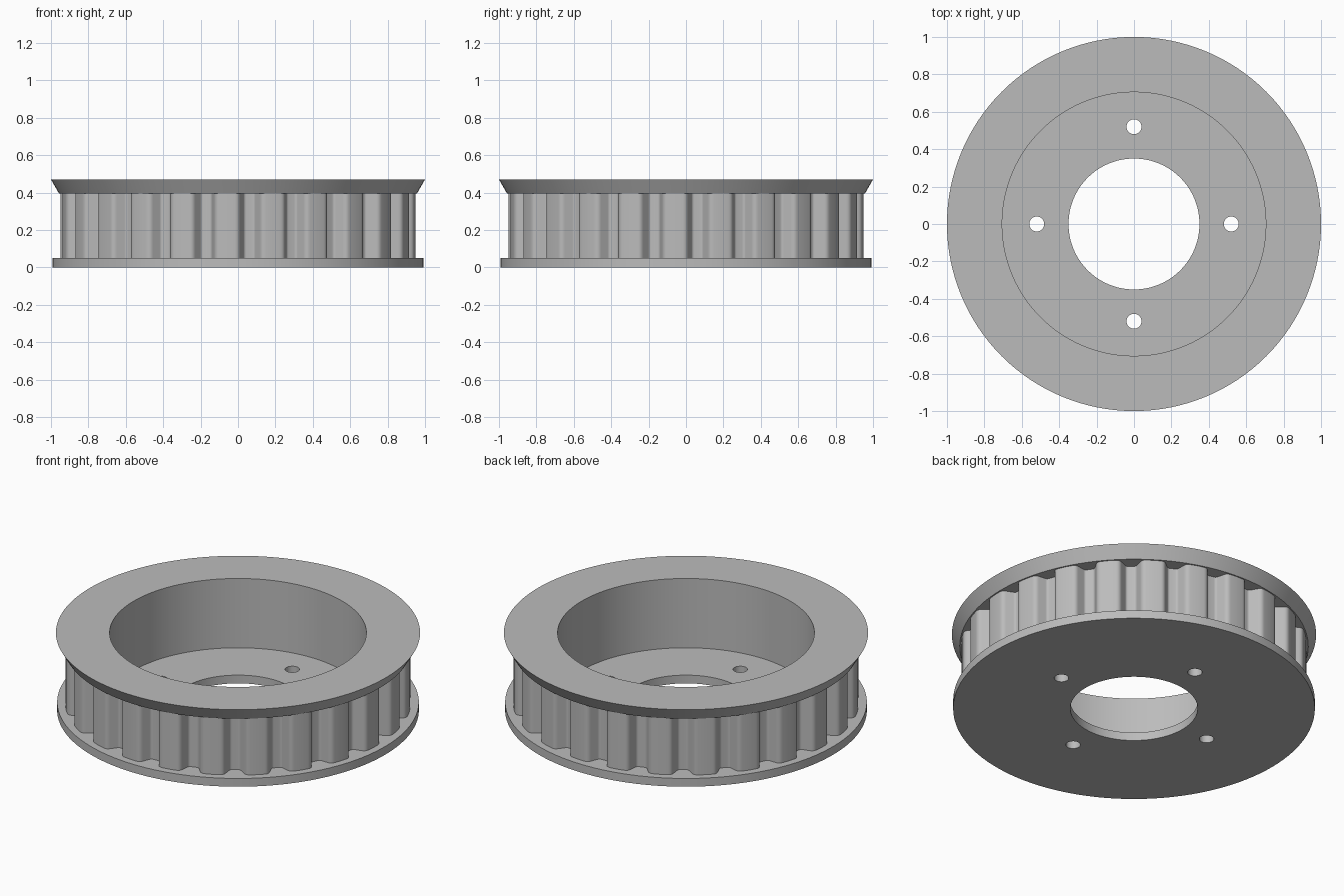
import bpy, bmesh
from math import sin, cos, pi, radians
from mathutils import Vector, Matrix

cube = bpy.data.objects.get("Cube")
if cube:
    bpy.data.objects.remove(cube, do_unlink=True)

metal = bpy.data.materials.new("machined grey")
metal.use_nodes = True
GREY = (0.5, 0.5, 0.5, 1)
metal.diffuse_color = GREY
metal.node_tree.nodes["Principled BSDF"].inputs["Base Color"].default_value = GREY

SEGMENTS = 128
TEETH = 24
BASE_TOP, RIM_BOTTOM, TOP = 0.05, 0.395, 0.47
CREST, ROOT = 0.95, 0.878


def make_object(name, bm):
    bmesh.ops.recalc_face_normals(bm, faces=bm.faces)
    mesh = bpy.data.meshes.new(name)
    bm.to_mesh(mesh)
    bm.free()
    mesh.materials.append(metal)
    obj = bpy.data.objects.new(name, mesh)
    bpy.context.collection.objects.link(obj)
    return obj


def shade(obj):
    bpy.ops.object.select_all(action="DESELECT")
    obj.select_set(True)
    bpy.context.view_layer.objects.active = obj
    bpy.ops.object.shade_smooth_by_angle(angle=radians(32))


def revolve(name, profile, closed):
    bm = bmesh.new()
    verts = [bm.verts.new((r, 0, z)) for r, z in profile]
    pairs = list(zip(verts, verts[1:]))
    if closed:
        pairs.append((verts[-1], verts[0]))
    edges = [bm.edges.new(p) for p in pairs]
    bmesh.ops.spin(bm, geom=verts + edges, axis=(0, 0, 1), cent=(0, 0, 0),
                   angle=2 * pi, steps=SEGMENTS, use_merge=True)
    bmesh.ops.remove_doubles(bm, verts=bm.verts, dist=1e-5)
    return make_object(name, bm)


def rounded(a, corner, b, radius, steps=5):
    # Quadratic fillet around one corner of the tooth outline
    p = corner + (a - corner).normalized() * radius
    q = corner + (b - corner).normalized() * radius
    return [(1 - t) ** 2 * p + 2 * t * (1 - t) * corner + t * t * q
            for t in (i / steps for i in range(steps + 1))]


def polar(radius, angle):
    return Vector((radius * cos(angle), radius * sin(angle)))


# Base flange with centre bore
base = revolve("base_flange", [(0.35, 0), (0.993, 0), (0.993, BASE_TOP), (0.35, BASE_TOP)], True)

# Four bolt holes
bm = bmesh.new()
for i in range(4):
    x, y = polar(0.52, i * pi / 2)
    bmesh.ops.create_cone(bm, cap_ends=True, segments=32, radius1=0.04, radius2=0.04,
                          depth=0.3, matrix=Matrix.Translation((x, y, 0)))
cutter = make_object("bolt_hole_cutter", bm)
cutter.hide_render = True
cut = base.modifiers.new("bolt_holes", "BOOLEAN")
cut.operation = "DIFFERENCE"
cut.solver = "EXACT"
cut.object = cutter
bpy.context.view_layer.objects.active = base
bpy.ops.object.modifier_apply(modifier=cut.name)
bpy.data.objects.remove(cutter, do_unlink=True)

# Flared top flange continuing into the recess wall
rim = revolve("top_flange", [(0.86, RIM_BOTTOM), (0.957, RIM_BOTTOM), (1, TOP),
                             (0.705, TOP), (0.705, BASE_TOP)], False)

# Toothed band: rounded trapezoid teeth around the circle
pitch = 2 * pi / TEETH
outline = []
for i in range(TEETH):
    mid = i * pitch - 0.062
    root_a, tip_a = polar(ROOT, mid - 0.1), polar(CREST, mid - 0.066)
    tip_b, root_b = polar(CREST, mid + 0.066), polar(ROOT, mid + 0.1)
    before, after = polar(ROOT, mid - pitch / 2), polar(ROOT, mid + pitch / 2)
    outline += rounded(before, root_a, tip_a, 0.012)
    outline += rounded(root_a, tip_a, tip_b, 0.024)
    outline.append(polar(CREST, mid))
    outline += rounded(tip_a, tip_b, root_b, 0.024)
    outline += rounded(tip_b, root_b, after, 0.012)

bm = bmesh.new()
low = [bm.verts.new((p.x, p.y, BASE_TOP)) for p in outline]
high = [bm.verts.new((p.x, p.y, RIM_BOTTOM)) for p in outline]
for i in range(len(outline)):
    j = (i + 1) % len(outline)
    bm.faces.new((low[i], low[j], high[j], high[i]))
band = make_object("toothed_band", bm)

for obj in (base, rim, band):
    shade(obj)
